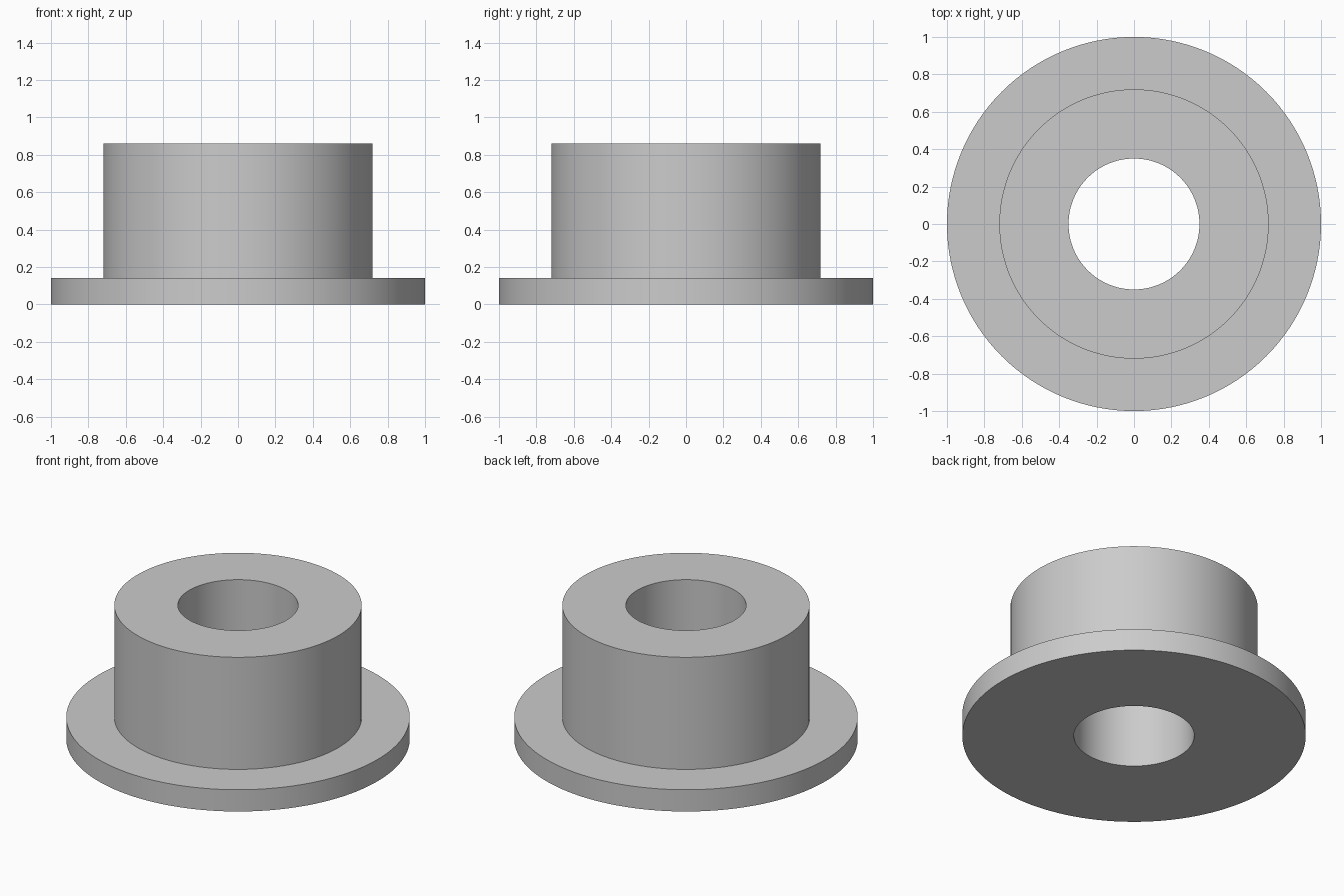
import bpy
import bmesh
import math

SEGMENTS = 128

if "Cube" in bpy.data.objects:
    bpy.data.objects.remove(bpy.data.objects["Cube"], do_unlink=True)


def make_material(name, color):
    mat = bpy.data.materials.new(name)
    mat.use_nodes = True
    mat.diffuse_color = color
    mat.node_tree.nodes["Principled BSDF"].inputs["Base Color"].default_value = color
    return mat


def lathe(name, profile, mat):
    """Revolve a closed (radius, height) profile around the z axis."""
    bm = bmesh.new()
    verts = [bm.verts.new((r, 0, z)) for r, z in profile]
    edges = [bm.edges.new((v, verts[(i + 1) % len(verts)]))
             for i, v in enumerate(verts)]
    bmesh.ops.spin(bm, geom=verts + edges, cent=(0, 0, 0), axis=(0, 0, 1),
                   angle=math.tau, steps=SEGMENTS, use_duplicate=False)
    bmesh.ops.remove_doubles(bm, verts=bm.verts, dist=0.0001)
    bmesh.ops.recalc_face_normals(bm, faces=bm.faces)
    mesh = bpy.data.meshes.new(name)
    bm.to_mesh(mesh)
    bm.free()
    mesh.materials.append(mat)
    obj = bpy.data.objects.new(name, mesh)
    bpy.context.collection.objects.link(obj)
    return obj


# Flanged sleeve: wide base flange, barrel and a straight through bore
bore, barrel, flange = 0.35, 0.72, 1.0
flange_top, barrel_top = 0.14, 0.86
bushing = lathe("flanged_bushing", [
    (bore, 0), (flange, 0), (flange, flange_top),
    (barrel, flange_top), (barrel, barrel_top), (bore, barrel_top),
], make_material("light grey", (0.6, 0.6, 0.6, 1)))

# Smooth round walls with crisp rims
bpy.ops.object.select_all(action="DESELECT")
bushing.select_set(True)
bpy.context.view_layer.objects.active = bushing
bpy.ops.object.shade_smooth_by_angle(angle=math.radians(30))
